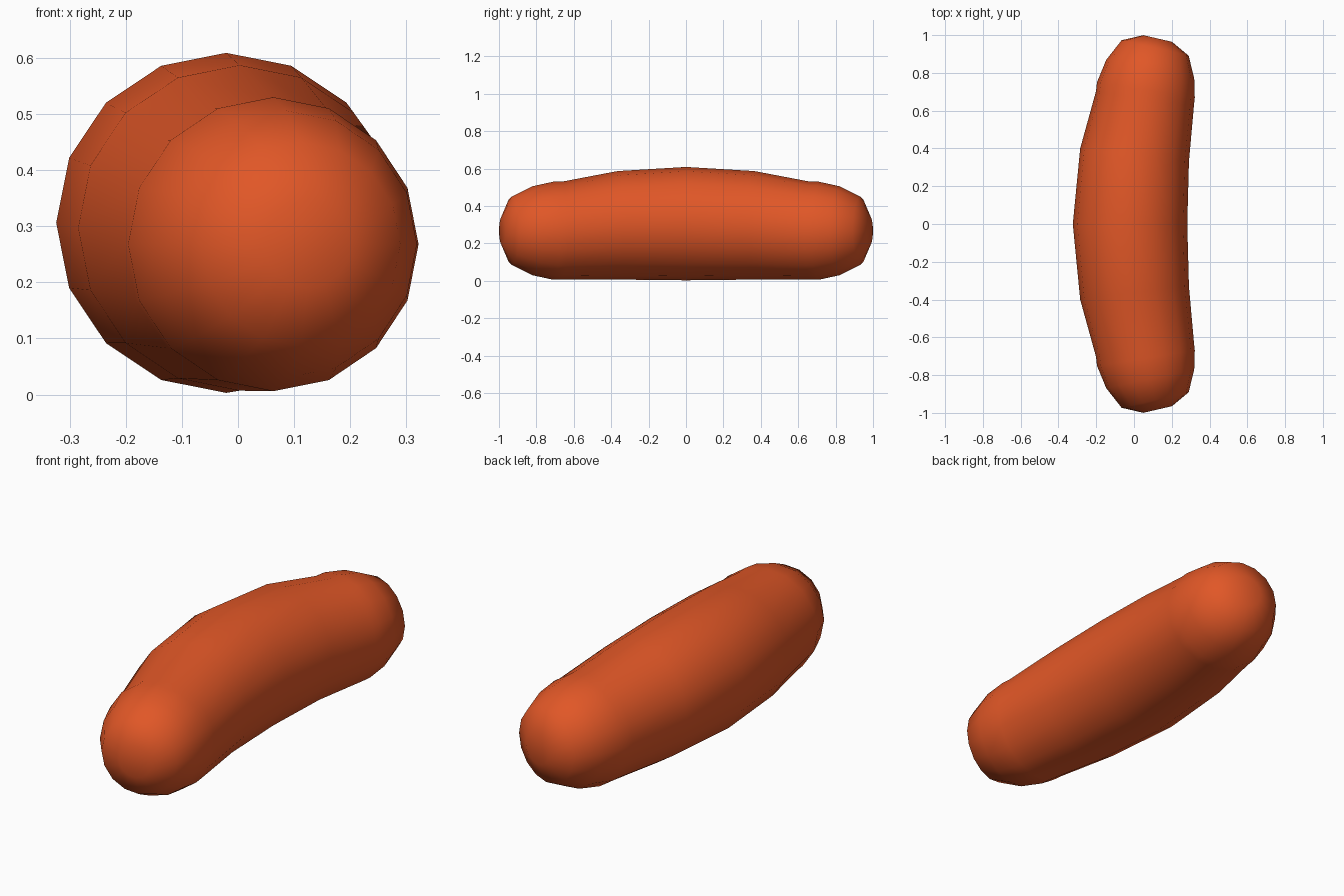
import bpy, bmesh, math

if "Cube" in bpy.data.objects:
    bpy.data.objects.remove(bpy.data.objects["Cube"])

SIDES = 16

# Rings from the middle to the tip: centre x, y, z, radius, tilt in degrees
HALF = [
    (-0.021, 0.000, 0.306, 0.303, 0),
    (0.003, 0.365, 0.297, 0.290, 7),
    (0.058, 0.665, 0.268, 0.262, 8),
    (0.063, 0.710, 0.268, 0.262, 9),
    (0.086, 0.820, 0.268, 0.238, 12),
    (0.112, 0.932, 0.268, 0.182, 13),
    (0.125, 0.982, 0.268, 0.078, 13),
]
rings = [(x, -y, z, r, -t) for x, y, z, r, t in reversed(HALF[1:])] + HALF

mat = bpy.data.materials.new("sausage_orange_red")
mat.diffuse_color = (0.75, 0.095, 0.02, 1)
mat.use_nodes = True
mat.node_tree.nodes["Principled BSDF"].inputs["Base Color"].default_value = mat.diffuse_color

# Curved sausage: lofted rings, closed at both ends
bm = bmesh.new()
loops = []
for x, y, z, r, tilt in rings:
    t = math.radians(tilt)
    loop = []
    for i in range(SIDES):
        a = 2 * math.pi * i / SIDES
        d = r * math.cos(a)
        loop.append(bm.verts.new((x + d * math.cos(t), y - d * math.sin(t), z + r * math.sin(a))))
    loops.append(loop)
for a, b in zip(loops, loops[1:]):
    for i in range(SIDES):
        j = (i + 1) % SIDES
        bm.faces.new((a[i], a[j], b[j], b[i]))
bm.faces.new(loops[0])
bm.faces.new(loops[-1])
bmesh.ops.recalc_face_normals(bm, faces=bm.faces[:])
for f in bm.faces:
    f.smooth = True

mesh = bpy.data.meshes.new("sausage")
bm.to_mesh(mesh)
bm.free()
mesh.materials.append(mat)
obj = bpy.data.objects.new("sausage", mesh)
bpy.context.collection.objects.link(obj)
